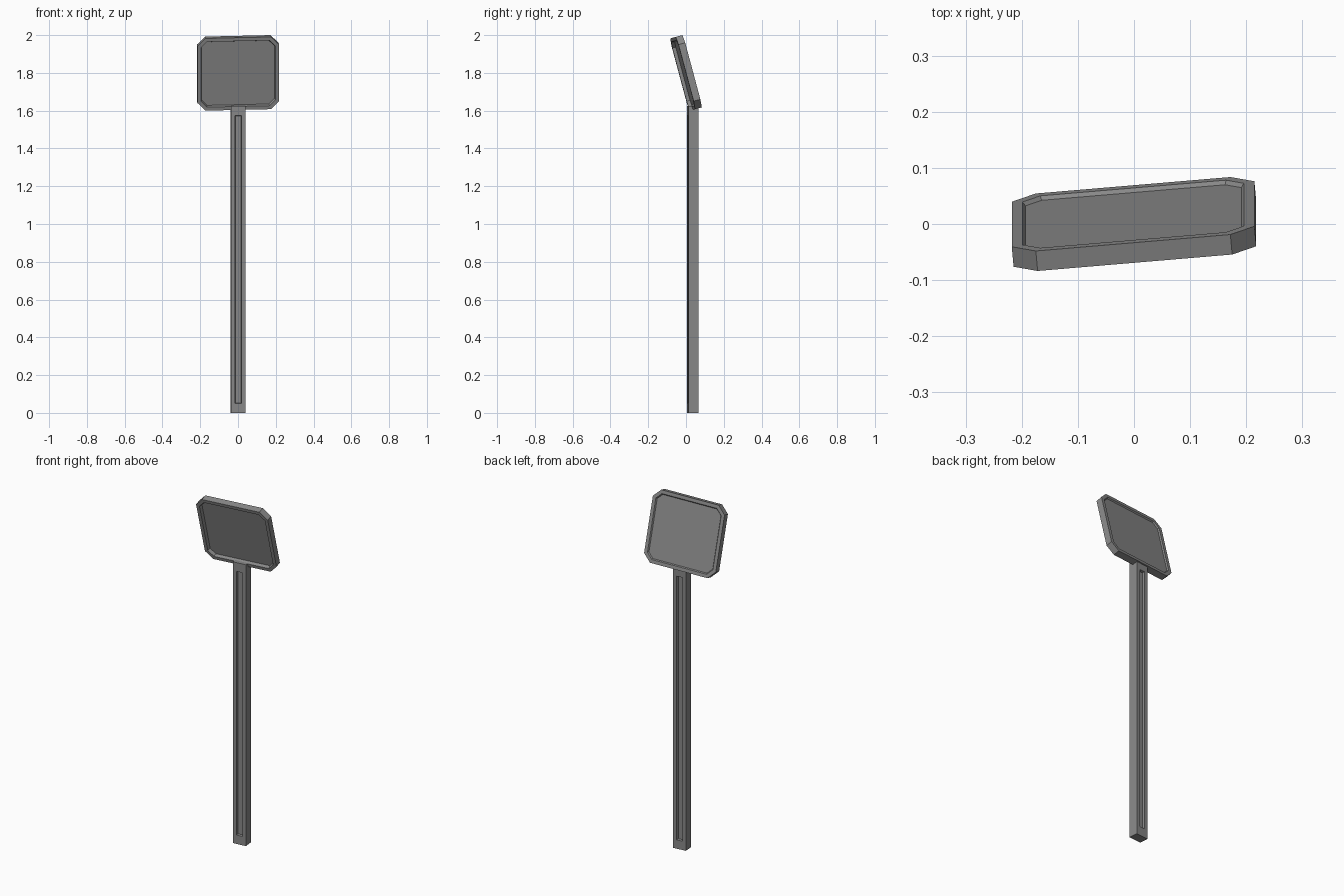
import bpy, bmesh
from math import radians
from mathutils import Matrix

cube = bpy.data.objects.get("Cube")
if cube:
    bpy.data.objects.remove(cube)

grey = bpy.data.materials.new("mid grey")
grey.use_nodes = True
colour = (0.25, 0.25, 0.25, 1)
grey.diffuse_color = colour
grey.node_tree.nodes["Principled BSDF"].inputs["Base Color"].default_value = colour


def extruded_outline(bm, outline, depth):
    """Solid from an x-z outline, centred on y = 0; returns front and back faces."""
    f = [bm.verts.new((x, -depth / 2, z)) for x, z in outline]
    b = [bm.verts.new((x, depth / 2, z)) for x, z in outline]
    front = bm.faces.new(f)
    back = bm.faces.new(list(reversed(b)))
    for i in range(len(f)):
        j = (i + 1) % len(f)
        bm.faces.new((f[j], f[i], b[i], b[j]))
    bm.normal_update()
    return front, back


def inset(bm, face, thickness):
    bmesh.ops.inset_region(bm, faces=[face], thickness=thickness, depth=0,
                           use_even_offset=True)


def recess(bm, face, slope, depth):
    """Sink a face along its normal, with walls that lean in by slope."""
    inset(bm, face, slope)
    bmesh.ops.translate(bm, verts=list(face.verts), vec=face.normal * -depth)


def finish(bm, name, matrix):
    bmesh.ops.recalc_face_normals(bm, faces=list(bm.faces))
    mesh = bpy.data.meshes.new(name)
    bm.to_mesh(mesh)
    bm.free()
    mesh.materials.append(grey)
    obj = bpy.data.objects.new(name, mesh)
    obj.matrix_world = matrix
    bpy.context.collection.objects.link(obj)


yaw = Matrix.Rotation(radians(5), 4, "Z")

# Tilted sign panel: chamfered plate with a raised rim on both sides
w, h, c = 0.217, 0.198, 0.043
outline = [(-w + c, -h), (w - c, -h), (w, -h + c), (w, h - c),
           (w - c, h), (-w + c, h), (-w, h - c), (-w, -h + c)]
bm = bmesh.new()
for face, depth in zip(extruded_outline(bm, outline, 0.037), (0.018, 0.007)):
    inset(bm, face, 0.019)
    recess(bm, face, 0.005, depth)
finish(bm, "sign_panel",
       Matrix.Translation((0, 0, 1.8)) @ Matrix.Rotation(radians(15), 4, "X") @ yaw)

# Square post with a long groove in its front and back
pw, top = 0.0385, 1.625
bm = bmesh.new()
for face in extruded_outline(bm, [(-pw, 0), (pw, 0), (pw, top), (-pw, top)], 0.053):
    inset(bm, face, 0.021)
    # Pull the groove ends in from the post ends
    for v in face.verts:
        v.co.z += 0.03 if v.co.z < top / 2 else -0.03
    recess(bm, face, 0.002, 0.014)
finish(bm, "post", Matrix.Translation((0, 0.036, 0)) @ yaw)
